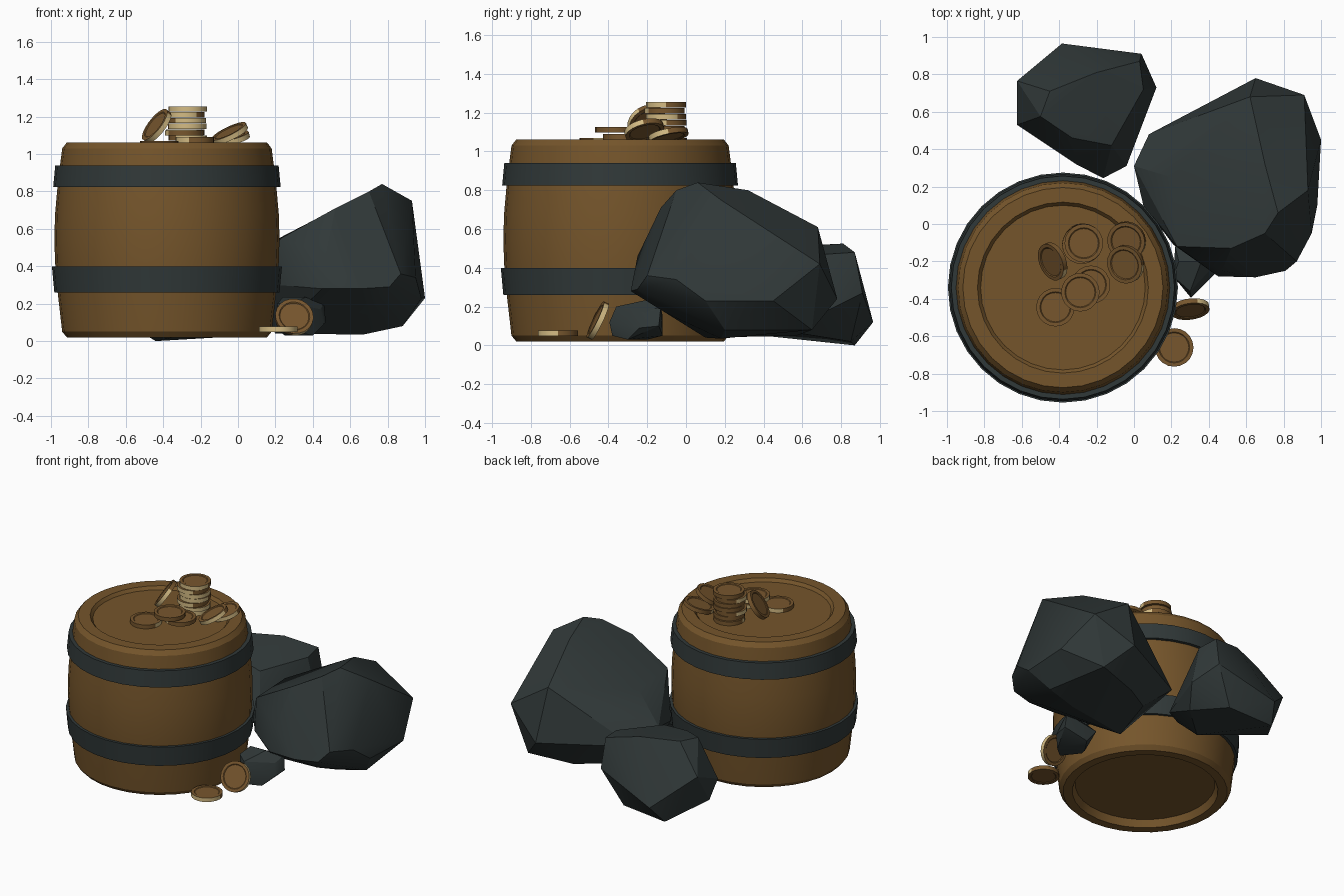
import bpy, bmesh, math
from mathutils import Vector

if "Cube" in bpy.data.objects:
    bpy.data.objects.remove(bpy.data.objects["Cube"])


def material(name, rgb):
    m = bpy.data.materials.new(name)
    m.diffuse_color = (*rgb, 1)
    m.use_nodes = True
    m.node_tree.nodes["Principled BSDF"].inputs["Base Color"].default_value = m.diffuse_color
    return m


WOOD = material("brown wood", (0.178, 0.091, 0.024))
SLATE = material("dark slate", (0.030, 0.040, 0.040))
BRONZE = material("bronze coin face", (0.185, 0.094, 0.027))
CREAM = material("pale gold rim", (0.66, 0.50, 0.23))


def finish(bm, name, mats, loc=(0, 0, 0), angle=30):
    bmesh.ops.recalc_face_normals(bm, faces=bm.faces[:])
    me = bpy.data.meshes.new(name)
    bm.to_mesh(me)
    bm.free()
    for m in mats:
        me.materials.append(m)
    ob = bpy.data.objects.new(name, me)
    bpy.context.collection.objects.link(ob)
    ob.location = loc
    bpy.ops.object.select_all(action='DESELECT')
    ob.select_set(True)
    bpy.context.view_layer.objects.active = ob
    bpy.ops.object.shade_smooth_by_angle(angle=math.radians(angle))
    return ob


def lathe(profile, segs, closed=False):
    """Spin (radius, height) pairs around z."""
    bm = bmesh.new()
    rings = [[bm.verts.new((r * math.cos(2 * math.pi * i / segs),
                            r * math.sin(2 * math.pi * i / segs), z))
              for i in range(segs)] for r, z in profile]
    if closed:
        rings.append(rings[0])
    for a, b in zip(rings, rings[1:]):
        for i in range(segs):
            j = (i + 1) % segs
            bm.faces.new((a[i], a[j], b[j], b[i]))
    bmesh.ops.remove_doubles(bm, verts=bm.verts[:], dist=1e-5)
    return bm


# Barrel with recessed lid and base
CENTRE = (-0.38, -0.34, 0)
barrel = [(0, 0.07), (0.455, 0.07), (0.475, 0.02), (0.535, 0.02), (0.56, 0.05),
          (0.583, 0.25), (0.598, 0.42), (0.602, 0.55), (0.598, 0.68),
          (0.583, 0.85), (0.56, 1.03), (0.535, 1.062), (0.457, 1.062),
          (0.44, 1.04), (0, 1.04)]
finish(lathe(barrel, 32), "barrel", [WOOD], CENTRE)

# Metal hoops
for name, z0, z1, r0, r1 in (("lower_hoop", 0.26, 0.40, 0.602, 0.615),
                             ("upper_hoop", 0.825, 0.94, 0.608, 0.597)):
    hoop = [(r0, z0), (r1, z1), (0.56, z1), (0.56, z0)]
    finish(lathe(hoop, 32, True), name, [SLATE], CENTRE)

# Coins: raised border on both faces, rim part pale and part bronze
T = 0.014


def coin(name, centre, normal=(0, 0, 1), turn=0.0):
    prof = [(0, -T + .004), (.078, -T + .004), (.083, -T), (.103, -T),
            (.103, T), (.083, T), (.078, T - .004), (0, T - .004)]
    bm = lathe(prof, 20)
    bmesh.ops.recalc_face_normals(bm, faces=bm.faces[:])
    for f in bm.faces:
        c = f.calc_center_median()
        on_rim = abs(f.normal.z) < 0.2 and c.to_2d().length > 0.095
        a = math.atan2(c.y, c.x) + math.pi / 2 - turn
        f.material_index = 1 if on_rim and math.cos(a) > 0.15 else 0
    q = Vector((0, 0, 1)).rotation_difference(Vector(normal).normalized())
    bm.transform(q.to_matrix().to_4x4())
    return finish(bm, name, [BRONZE, CREAM], centre)


for i in range(7):
    coin(f"stack_coin_{i + 1}", (-0.275 + 0.007 * math.sin(i * 2.3),
                                 -0.105 + 0.006 * math.cos(i * 1.9),
                                 1.055 + 0.031 * i), turn=math.sin(i * 2.1) * 0.9)
coin("lid_coin_left", (-0.42, -0.445, 1.055), turn=2.8)
coin("lid_coin_middle", (-0.23, -0.325, 1.077), turn=-1.6)
coin("lid_coin_upper", (-0.287, -0.365, 1.112), turn=-2.5)
coin("lid_coin_leaning", (-0.435, -0.20, 1.15), (-0.74, -0.32, 0.58), -0.3)
coin("lid_coin_right_back", (-0.04, -0.09, 1.083), (-0.22, -0.2, 0.95))
coin("lid_coin_right_front", (-0.045, -0.215, 1.11), (-0.42, -0.22, 0.87))
coin("ground_coin_flat", (0.215, -0.66, 0.063))
coin("ground_coin_leaning", (0.30, -0.455, 0.128), (0.12, -0.88, 0.42), 1.5)


# Rocks: faceted hulls around a few corner points
def rock(name, pts):
    bm = bmesh.new()
    for p in pts:
        bm.verts.new(p)
    bmesh.ops.convex_hull(bm, input=bm.verts[:])
    bmesh.ops.delete(bm, geom=[v for v in bm.verts if not v.link_faces],
                     context='VERTS')
    bmesh.ops.dissolve_limit(bm, angle_limit=math.radians(7),
                             verts=bm.verts[:], edges=bm.edges[:])
    finish(bm, name, [SLATE], angle=24)


rock("large_rock", [
    (.77, .06, .84), (.70, .32, .80), (.93, .18, .75), (.52, -.13, .71),
    (.70, -.05, .80), (.23, -.12, .55), (.20, .25, .54), (.47, -.25, .46),
    (.45, -.28, .28), (.65, -.285, .28), (.81, -.25, .29), (.87, -.2, .36),
    (.95, -.05, .34), (.62, .68, .61), (.91, .69, .42), (.65, .78, .24),
    (1.0, .45, .23), (.98, .1, .23), (.0, .31, .35), (.08, .48, .25),
    (.21, -.11, .3), (.2, .1, .04), (.05, .1, .30), (.88, .2, .08),
    (.67, .18, .035), (.5, .57, .05), (.8, .65, .08), (.3, .45, .06),
    (.4, -.1, .165), (.7, -.1, .165)])
rock("back_rock", [
    (-.2, .81, .525), (-.45, .71, .52), (-.5, .575, .51), (.03, .87, .48),
    (.05, .72, .47), (-.12, .42, .44), (-.33, .46, .47), (-.165, .245, .2),
    (-.31, .32, .28), (-.04, .31, .2), (.12, .73, .18), (-.625, .53, .23),
    (-.625, .765, .33), (-.385, .965, .12), (.04, .91, .27), (-.1, .85, .02),
    (-.44, .87, 0), (-.62, .62, .11), (-.2, .4, .05), (.03, .6, .06)])
rock("small_rock", [
    (.22, -.12, .15), (.24, -.2, .235), (.36, -.2, .235), (.44, -.21, .17),
    (.46, -.24, .09), (.305, -.395, .12), (.30, -.36, .2), (.31, -.38, .05),
    (.21, -.28, .06), (.21, -.28, .2), (.3, -.12, .05), (.46, -.13, .2),
    (.47, -.14, .1), (.4, -.3, .03), (.25, -.2, .03)])
